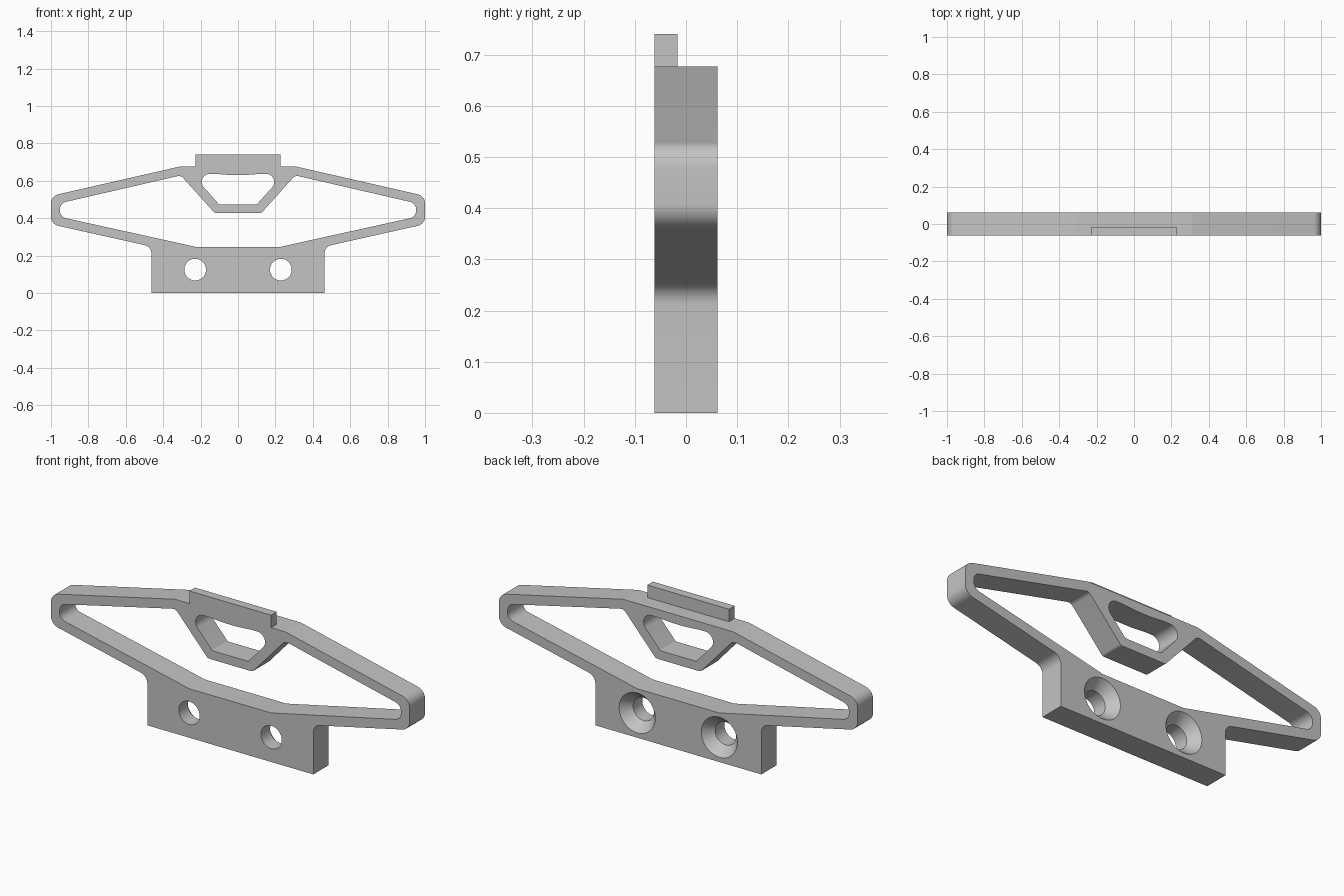
import bpy, bmesh, math
from mathutils import Vector, Matrix

if "Cube" in bpy.data.objects:
    bpy.data.objects.remove(bpy.data.objects["Cube"], do_unlink=True)

HALF = 0.0615  # half the plate thickness

grey = bpy.data.materials.new("plain_grey")
grey.use_nodes = True
grey.diffuse_color = (0.55, 0.55, 0.55, 1)
grey.node_tree.nodes["Principled BSDF"].inputs["Base Color"].default_value = grey.diffuse_color


def make_object(name, bm):
    bmesh.ops.recalc_face_normals(bm, faces=bm.faces)
    mesh = bpy.data.meshes.new(name)
    bm.to_mesh(mesh)
    bm.free()
    mesh.materials.append(grey)
    obj = bpy.data.objects.new(name, mesh)
    bpy.context.collection.objects.link(obj)
    return obj


def rounded(corners, steps=10):
    """Turn (x, z, radius) corners into an outline with arc fillets."""
    out = []
    for i, (x, z, r) in enumerate(corners):
        p = Vector((x, z))
        if r == 0:
            out.append(p)
            continue
        a = (Vector(corners[i - 1][:2]) - p).normalized()
        b = (Vector(corners[(i + 1) % len(corners)][:2]) - p).normalized()
        half = a.angle(b) / 2
        centre = p + (a + b).normalized() * (r / math.sin(half))
        start = p + a * (r / math.tan(half)) - centre
        end = p + b * (r / math.tan(half)) - centre
        sweep = math.pi - 2 * half
        for k in range(steps + 1):
            t = k / steps
            out.append(centre + (start * math.sin((1 - t) * sweep)
                                 + end * math.sin(t * sweep)) / math.sin(sweep))
    return out


def mirrored(right):
    return right + [(-x, z, r) for x, z, r in reversed(right)]


def prism(name, corners, y0, y1):
    bm = bmesh.new()
    face = bm.faces.new([bm.verts.new((p.x, y0, p.y)) for p in rounded(corners)])
    new = bmesh.ops.extrude_face_region(bm, geom=[face])["geom"]
    bmesh.ops.translate(bm, vec=(0, y1 - y0, 0),
                        verts=[v for v in new if isinstance(v, bmesh.types.BMVert)])
    return make_object(name, bm)


def cone(name, x, y, z, r_front, r_back, depth):
    bm = bmesh.new()
    bmesh.ops.create_cone(bm, cap_ends=True, segments=48, radius1=r_front, radius2=r_back,
                          depth=depth, matrix=Matrix.Translation((x, y, z))
                          @ Matrix.Rotation(-math.pi / 2, 4, 'X'))
    return make_object(name, bm)


def combine(target, other, operation):
    mod = target.modifiers.new(operation.lower(), 'BOOLEAN')
    mod.operation, mod.solver, mod.object = operation, 'EXACT', other
    bpy.context.view_layer.objects.active = target
    bpy.ops.object.modifier_apply(modifier=mod.name)
    bpy.data.objects.remove(other, do_unlink=True)


# Plate outline: mounting foot, tapered arms, flat top
frame = prism("bracket_frame", mirrored([
    (0.463, 0, 0), (0.463, 0.248, 0.045), (1, 0.368, 0.05),
    (1, 0.519, 0.05), (0.307, 0.677, 0.05)]), -HALF, HALF)

# Wide opening that leaves the arms and the hanging centre loop
opening = prism("arm_opening", mirrored([
    (0.227, 0.247, 0), (0.952, 0.407, 0.04), (0.952, 0.48, 0.04),
    (0.306, 0.629, 0.03), (0.125, 0.428, 0.02)]), -0.1, 0.1)
combine(frame, opening, 'DIFFERENCE')

# Window in the centre loop, with a slightly dipped top edge
window = prism("loop_window", mirrored([
    (0.1, 0.473, 0.015), (0.247, 0.637, 0.043),
    (0.12, 0.637, 0), (0.04, 0.631, 0)]), -0.1, 0.1)
combine(frame, window, 'DIFFERENCE')

# Screw holes, countersunk from the back
for x in (-0.229, 0.229):
    combine(frame, cone("screw_hole", x, 0, 0.125, 0.058, 0.058, 0.3), 'DIFFERENCE')
    combine(frame, cone("countersink", x, 0.0365, 0.125, 0.0494, 0.1094, 0.07), 'DIFFERENCE')

# Raised tab flush with the front face
tab = prism("top_tab", mirrored([(0.228, 0.66, 0), (0.228, 0.74, 0)]), -HALF, -0.017)
combine(frame, tab, 'UNION')

bpy.ops.object.select_all(action='DESELECT')
frame.select_set(True)
bpy.context.view_layer.objects.active = frame
bpy.ops.object.shade_smooth_by_angle(angle=math.radians(30))
